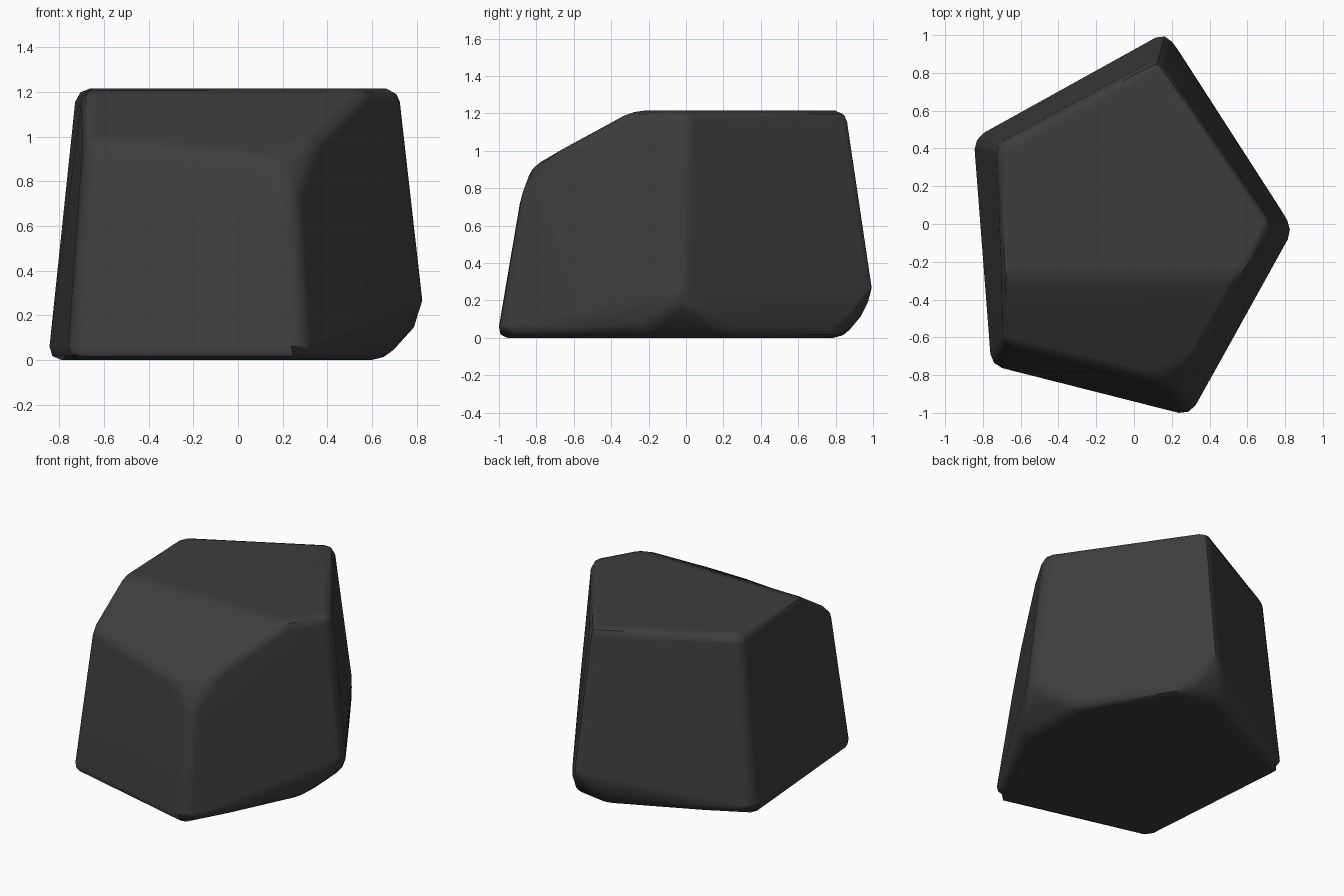
import bpy, bmesh, math

cube = bpy.data.objects.get("Cube")
if cube:
    bpy.data.objects.remove(cube, do_unlink=True)

# Dark stone colour
stone = bpy.data.materials.new("dark_stone")
stone.use_nodes = True
colour = (0.047, 0.047, 0.047, 1)
stone.diffuse_color = colour
bsdf = stone.node_tree.nodes["Principled BSDF"]
bsdf.inputs["Base Color"].default_value = colour
bsdf.inputs["Roughness"].default_value = 0.9

# Corners of the boulder: five-sided foot, two undercut corners, sloped front top
foot = [(-.855, .455, 0), (-.76, -.755, 0), (.30, -1.025, 0),
        (.66, -.28, 0), (.63, .27, 0), (.30, .80, 0), (0, .85, 0)]
belly = [(.85, -.03, .21), (.17, 1.025, .21)]
crown = [(-.725, .42, 1.215), (.13, .875, 1.215), (.735, -.01, 1.215),
         (.58, -.28, 1.215), (-.70, -.28, 1.215)]
brow = [(-.69, -.64, .98), (.10, -.835, .91), (.25, -.90, .74), (.345, -.70, .99)]

# Wrap the corners in a hull, merge its flat facets, then round the edges
bm = bmesh.new()
for p in foot + belly + crown + brow:
    bm.verts.new(p)
bmesh.ops.convex_hull(bm, input=bm.verts[:])
bmesh.ops.dissolve_limit(bm, angle_limit=math.radians(9),
                         verts=bm.verts[:], edges=bm.edges[:])
bmesh.ops.bevel(bm, geom=bm.edges[:], offset=0.06, segments=2, profile=0.5,
                affect='EDGES', clamp_overlap=True)
bmesh.ops.recalc_face_normals(bm, faces=bm.faces[:])

mesh = bpy.data.meshes.new("boulder")
bm.to_mesh(mesh)
bm.free()
mesh.materials.append(stone)
boulder = bpy.data.objects.new("boulder", mesh)
bpy.context.collection.objects.link(boulder)

# Smooth shading that keeps the broad faces flat
bpy.context.view_layer.objects.active = boulder
boulder.select_set(True)
bpy.ops.object.shade_smooth_by_angle(angle=math.radians(40))
weighted = boulder.modifiers.new("flat_faces", 'WEIGHTED_NORMAL')
weighted.keep_sharp = True
